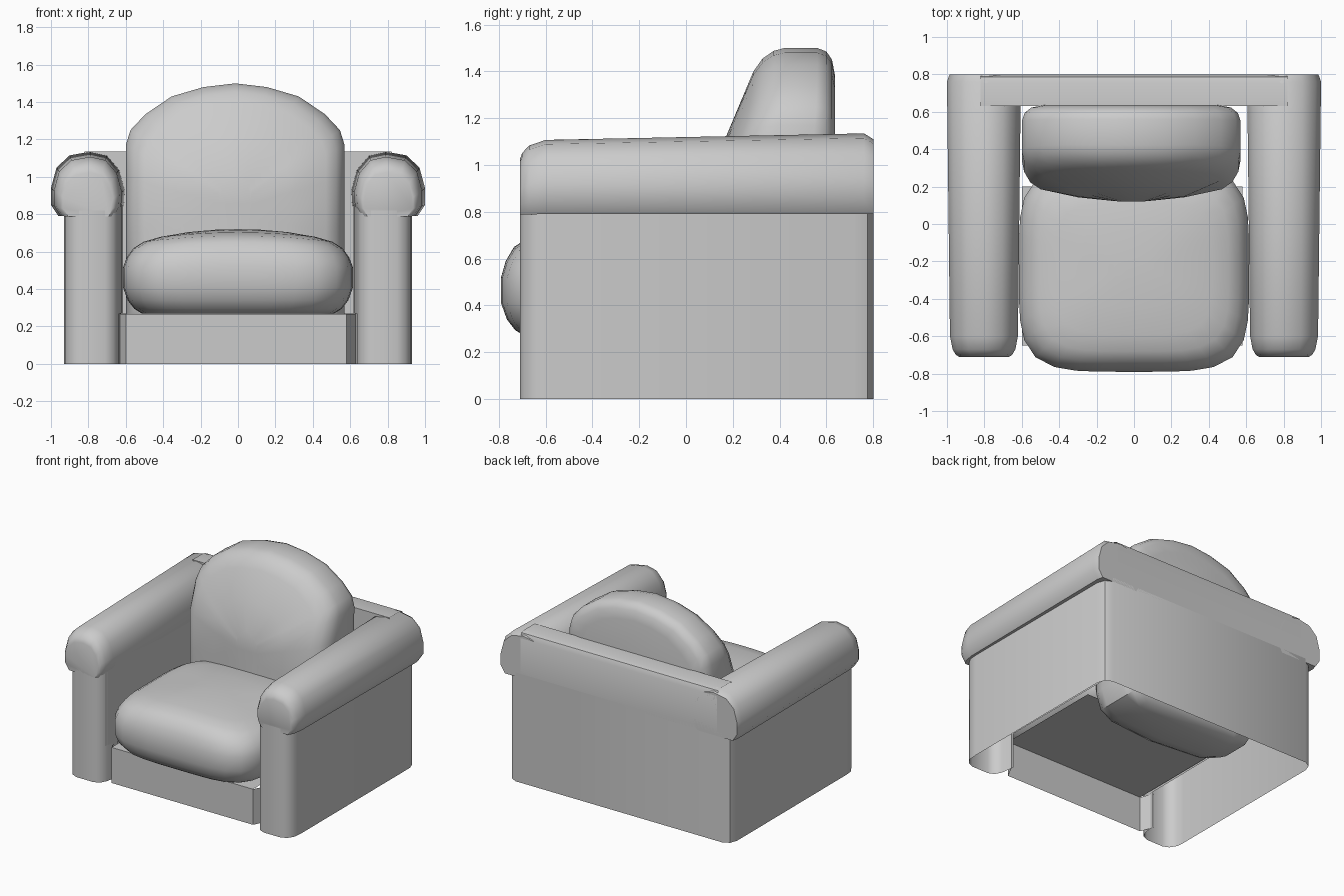
import bpy, bmesh, math

cube = bpy.data.objects.get("Cube")
if cube:
    bpy.data.objects.remove(cube, do_unlink=True)

GREY = (0.6, 0.6, 0.6, 1)
fabric = bpy.data.materials.new("grey_fabric")
fabric.use_nodes = True
fabric.diffuse_color = GREY
fabric.node_tree.nodes["Principled BSDF"].inputs["Base Color"].default_value = GREY


def loft(name, rings, closed=True, cap_first=False, cap_last=False, angle=40):
    """Skin a row of matching point rings into one object."""
    bm = bmesh.new()
    rows = [[bm.verts.new(p) for p in ring] for ring in rings]
    n = len(rows[0])
    for a, b in zip(rows, rows[1:]):
        for i in range(n if closed else n - 1):
            j = (i + 1) % n
            bm.faces.new((a[i], a[j], b[j], b[i]))
    if cap_first:
        bm.faces.new(rows[0][::-1])
    if cap_last:
        bm.faces.new(rows[-1])
    if cap_first or cap_last:
        bmesh.ops.recalc_face_normals(bm, faces=bm.faces)
    mesh = bpy.data.meshes.new(name)
    bm.to_mesh(mesh)
    bm.free()
    mesh.materials.append(fabric)
    obj = bpy.data.objects.new(name, mesh)
    bpy.context.collection.objects.link(obj)
    bpy.ops.object.select_all(action='DESELECT')
    obj.select_set(True)
    bpy.context.view_layer.objects.active = obj
    bpy.ops.object.shade_smooth_by_angle(angle=math.radians(angle))
    return obj


def upright(name, path, z0, z1):
    """Thin upright sheet following a floor path."""
    return loft(name, [[(x, y, z) for x, y in path] for z in (z0, z1)], closed=False)


# Outer shell: one sheet wrapping both arm fronts, the sides and the back
half_plan = [(0.625, -0.54), (0.64, -0.64), (0.665, -0.69), (0.71, -0.71), (0.85, -0.71),
             (0.895, -0.69), (0.925, -0.64), (0.93, -0.58), (0.93, 0.72), (0.91, 0.775),
             (0.86, 0.8)]
plan = half_plan + [(-x, y) for x, y in reversed(half_plan)]
upright("outer_shell", plan, 0, 0.82)

# Back rest frame: inner face, flat top and rounded rear edge
back = [(0.63, 0.27), (0.63, 1.135), (0.75, 1.135), (0.785, 1.125), (0.8, 1.09), (0.8, 0.8)]
loft("back_frame", [[(x, y, z) for y, z in back] for x in (-0.82, 0.82)], closed=False)

# Padded arm rolls with domed fronts, and the inner arm panels
roll = [(0.64, 0.79), (0.61, 0.85), (0.605, 0.93), (0.635, 1.04), (0.70, 1.115), (0.79, 1.135),
        (0.90, 1.115), (0.97, 1.05), (1.0, 0.94), (1.0, 0.85), (0.96, 0.79)]
stations = [(-0.71, 0.68), (-0.70, 0.76), (-0.67, 0.85), (-0.60, 0.92), (0.76, 1.0), (0.80, 0.93)]
for side, label in ((1, "left"), (-1, "right")):
    rings = [[(side * (0.8 + (x - 0.8) * s), y, 0.787 + (z - 0.787) * s) for x, z in roll]
             for y, s in stations]
    loft(label + "_arm_roll", rings, cap_first=True, cap_last=True)
    upright(label + "_inner_arm", [(side * 0.645, -0.66), (side * 0.622, -0.56),
                                   (side * 0.615, 0.63)], 0.27, 0.9)

# Front panel with turned-back ends, and the platform under the seat
ends = [(-0.64, -0.55), (-0.6, -0.65), (0.58, -0.65), (0.63, -0.55)]
upright("front_panel", ends, 0, 0.268)
loft("seat_platform", [[(-0.6, y, 0.268), (0.58, y, 0.268)] for y in (-0.65, 0.2)], closed=False)


# Seat cushion: stacked rounded outlines with a crowned top
def seat_ring(z, inset, count=40):
    ring = []
    for i in range(count):
        a = 2 * math.pi * i / count
        c, s = math.cos(a), math.sin(a)
        r = (abs(c) ** 4.5 + abs(s) ** 4.5) ** (-1 / 4.5)
        x = (0.615 - inset) * r * c
        crown = 0.15 * x * x * max(0, (z - 0.5) / 0.22)
        ring.append((x, -0.24 + (0.55 - inset) * r * s, z - crown))
    return ring


levels = [(0.27, 0.10), (0.295, 0.06), (0.34, 0.025), (0.41, 0), (0.52, 0), (0.59, 0.02),
          (0.65, 0.055), (0.685, 0.11), (0.703, 0.2), (0.715, 0.35), (0.72, 0.5)]
loft("seat_cushion", [seat_ring(z, d) for z, d in levels], cap_first=True, cap_last=True)

# Back cushion: arched outline lofted front to rear, with a leaning front
half_arch = [(0, 0.10), (0.4, 0.10), (0.53, 0.14), (0.585, 0.25), (0.585, 0.7), (0.585, 1.0),
             (0.585, 1.17), (0.56, 1.25), (0.48, 1.335), (0.34, 1.43), (0.17, 1.48), (0, 1.5)]
arch = half_arch + [(-x, z) for x, z in half_arch[-2:0:-1]]


def back_ring(t, inset):
    ring = []
    for x, z in arch:
        px = x * (1 - inset / 0.585)
        pz = 0.8 + (z - 0.8) * (1 - inset / 0.7)
        front = 0.12 + 0.42 * max(0, pz - 1.0) + 0.28 * px * px
        ring.append((px - 0.015, front + t * (0.637 - front), pz))
    return ring


depths = [(0, 0.5), (0, 0.3), (0, 0.1), (0.05, 0.045), (0.16, 0.012), (0.3, 0),
          (0.75, 0), (0.88, 0.015), (0.96, 0.05), (1, 0.12)]
loft("back_cushion", [back_ring(t, d) for t, d in depths], cap_first=True, cap_last=True)
